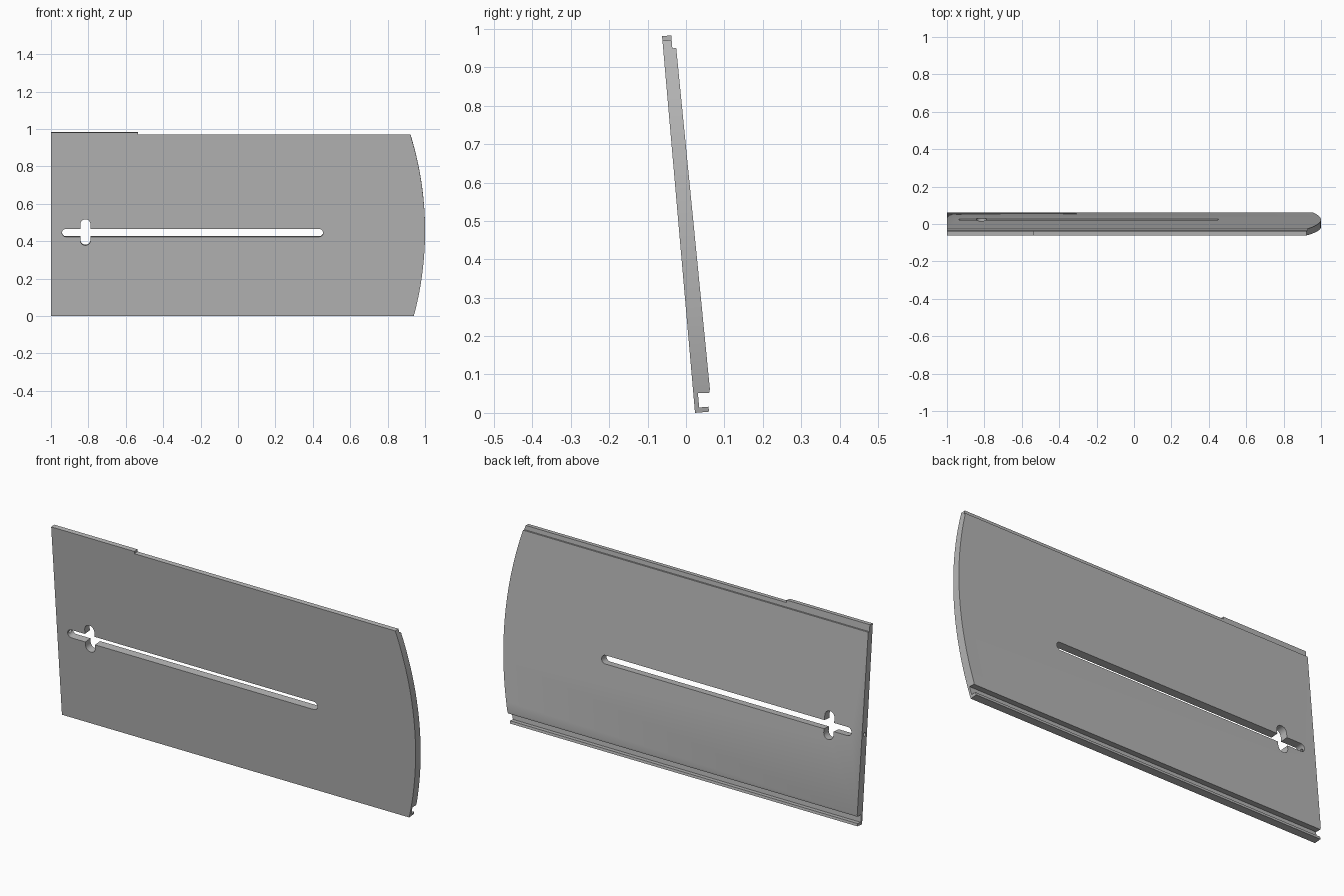
import bpy, bmesh, math
from mathutils import Matrix

cube = bpy.data.objects.get("Cube")
if cube:
    bpy.data.objects.remove(cube, do_unlink=True)

grey = bpy.data.materials.new("plain grey")
grey.use_nodes = True
colour = (0.47, 0.47, 0.47, 1)
grey.diffuse_color = colour
grey.node_tree.nodes["Principled BSDF"].inputs["Base Color"].default_value = colour


def prism(name, points, offset):
    """Extrude a closed outline of 3D points along an offset."""
    bm = bmesh.new()
    face = bm.faces.new([bm.verts.new(p) for p in points])
    ext = bmesh.ops.extrude_face_region(bm, geom=[face])
    verts = [v for v in ext["geom"] if isinstance(v, bmesh.types.BMVert)]
    bmesh.ops.translate(bm, verts=verts, vec=offset)
    bmesh.ops.recalc_face_normals(bm, faces=bm.faces)
    mesh = bpy.data.meshes.new(name)
    bm.to_mesh(mesh)
    bm.free()
    mesh.materials.append(grey)
    obj = bpy.data.objects.new(name, mesh)
    bpy.context.collection.objects.link(obj)
    return obj


def cut(target, tool, operation):
    """Apply a boolean and discard the tool."""
    tool.hide_render = True
    mod = target.modifiers.new("cut", "BOOLEAN")
    mod.operation, mod.object, mod.solver = operation, tool, "EXACT"
    bpy.context.view_layer.objects.active = target
    bpy.ops.object.modifier_apply(modifier=mod.name)
    bpy.data.objects.remove(tool, do_unlink=True)


def slot_outline(cx, cz, half_length, radius, vertical=False, steps=10):
    """Round-ended slot in the plane of the plate."""
    points = []
    for side in (1, -1):
        for i in range(steps + 1):
            a = -math.pi / 2 + math.pi * i / steps
            u = side * (half_length - radius + radius * math.cos(a))
            v = side * radius * math.sin(a)
            points.append((cx + v, -0.1, cz + u) if vertical else (cx + u, -0.1, cz + v))
    return points


# Plate section: depth, height, with a top ledge and a lower groove and lip
section = [(0, 0), (0.037, 0), (0.036, 0.013), (0.012, 0.013), (0.012, 0.051),
           (0.041, 0.048), (0.044, 0.058), (0.034, 0.951), (0.024, 0.951),
           (0.024, 0.985), (0, 0.985)]
plate = prism("slotted_plate", [(-1, d, h) for d, h in section], (2.1, 0, 0))

# Face outline: stepped top edge and bowed right end
radius, middle = 1.75, 0.455
low, high, steps = -0.02, 0.973, 40
outline = [(-1.1, low)]
for i in range(steps + 1):
    h = low + (high - low) * i / steps
    outline.append((1 - radius + math.sqrt(radius ** 2 - (h - middle) ** 2), h))
outline += [(-0.535, high), (-0.535, 1.1), (-1.1, 1.1)]
cut(plate, prism("outline_cutter", [(x, -0.1, h) for x, h in outline], (0, 0.3, 0)), "INTERSECT")

# Long slot and its short crossing slot
slot_h = 0.446
cut(plate, prism("long_slot_cutter", slot_outline(-0.243, slot_h, 0.698, 0.021), (0, 0.3, 0)), "DIFFERENCE")
cut(plate, prism("cross_slot_cutter", slot_outline(-0.816, slot_h + 0.003, 0.07, 0.027, True),
                 (0, 0.3, 0)), "DIFFERENCE")

# Small hole from the straight end into the slot
ring = [2 * math.pi * i / 16 for i in range(16)]
hole = [(-1.1, 0.02 + 0.009 * math.cos(a), slot_h + 0.009 * math.sin(a)) for a in ring]
cut(plate, prism("end_hole_cutter", hole, (0.18, 0, 0)), "DIFFERENCE")

# Lean the plate towards the front
plate.data.transform(Matrix.Translation((0, 0.0235, 0)) @ Matrix.Rotation(math.radians(5), 4, "X"))

bpy.ops.object.select_all(action="DESELECT")
plate.select_set(True)
bpy.context.view_layer.objects.active = plate
bpy.ops.object.shade_smooth_by_angle(angle=math.radians(25))
